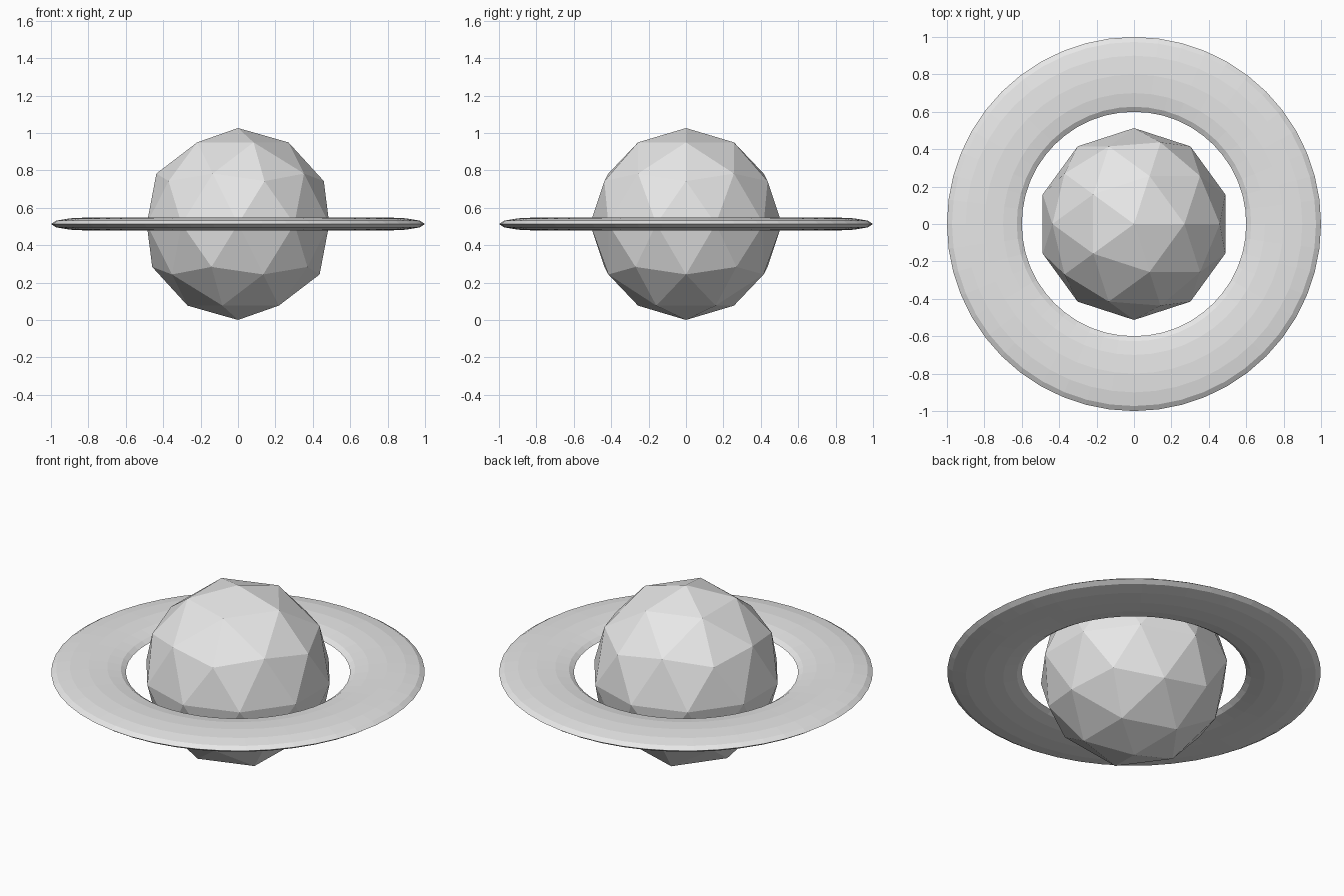
import bpy

cube = bpy.data.objects.get("Cube")
if cube:
    bpy.data.objects.remove(cube, do_unlink=True)

RADIUS = 0.513          # planet radius, also the height of its centre
GREY = (0.8, 0.8, 0.8, 1.0)

# Single plain material
grey = bpy.data.materials.new("light grey")
grey.use_nodes = True
grey.diffuse_color = GREY
bsdf = next(n for n in grey.node_tree.nodes if n.type == 'BSDF_PRINCIPLED')
bsdf.inputs["Base Color"].default_value = GREY


def finish(name):
    """Name the active object, apply its scale and give it the flat grey finish."""
    obj = bpy.context.object
    obj.name = obj.data.name = name
    bpy.ops.object.transform_apply(location=False, rotation=False, scale=True)
    bpy.ops.object.shade_flat()
    obj.data.materials.append(grey)
    return obj


# Faceted planet
bpy.ops.mesh.primitive_ico_sphere_add(subdivisions=2, radius=RADIUS,
                                      location=(0, 0, RADIUS))
finish("planet")

# Flattened ring around the equator
bpy.ops.mesh.primitive_torus_add(major_segments=48, minor_segments=12,
                                 major_radius=0.8, minor_radius=0.2,
                                 location=(0, 0, RADIUS))
bpy.context.object.scale.z = 0.175
finish("planet_ring")
